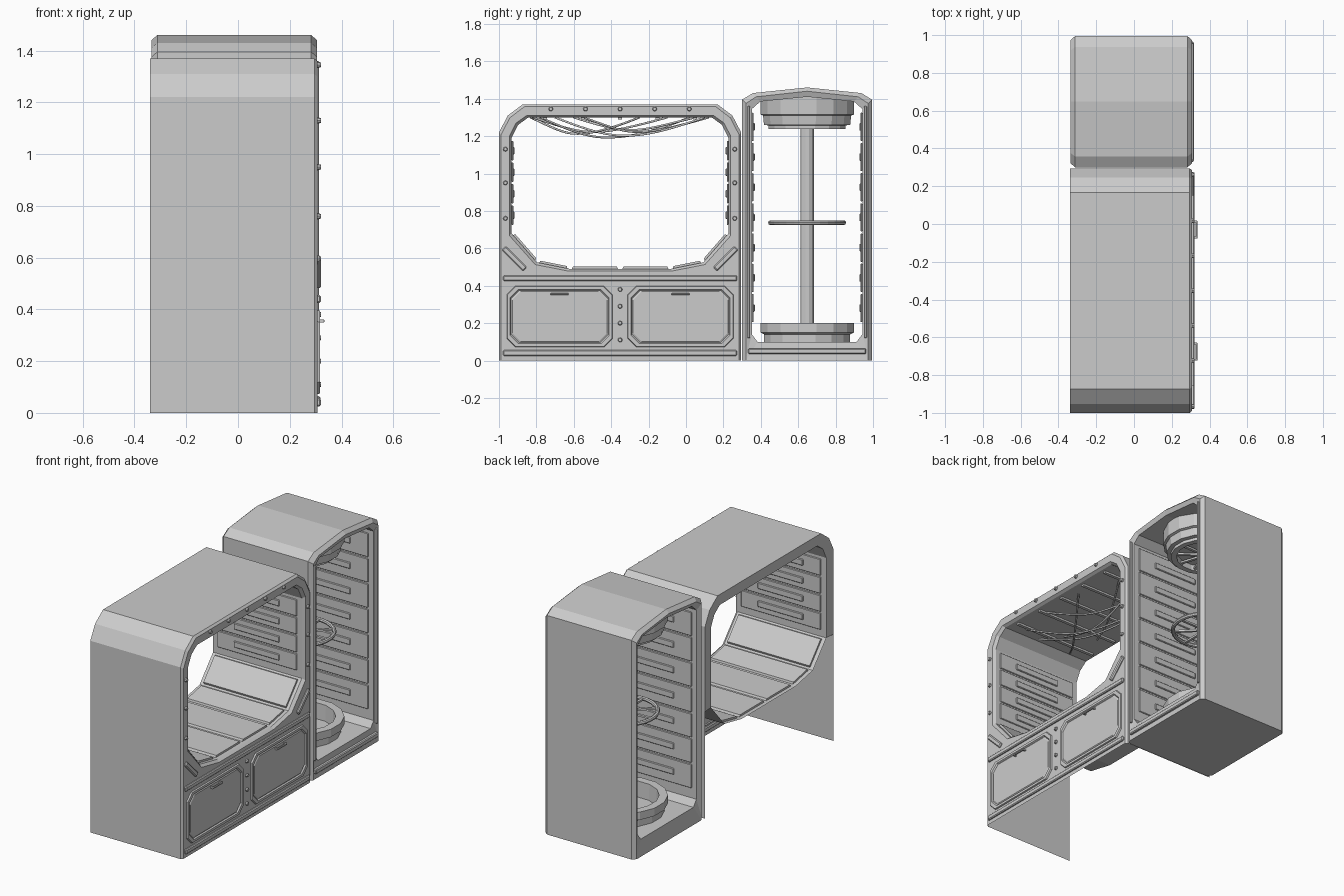
import bpy, bmesh, math
from mathutils import Vector, Matrix

if "Cube" in bpy.data.objects:
    bpy.data.objects.remove(bpy.data.objects["Cube"])

BY, CY = -0.3525, 0.6475      # bunk and capsule centre lines
CX = -0.015                   # capsule axis


def finish(name, bm, fix=True):
    if fix:
        bmesh.ops.recalc_face_normals(bm, faces=bm.faces)
    me = bpy.data.meshes.new(name)
    bm.to_mesh(me)
    bm.free()
    ob = bpy.data.objects.new(name, me)
    bpy.context.collection.objects.link(ob)
    return ob


def mirror_loop(half, cy):
    """Half profile of (offset, z) -> full loop of (y, z)."""
    left = [(cy - o, z) for o, z in reversed(half) if o > 0]
    return [(cy + o, z) for o, z in half] + left


def loft(name, sections, closed=True, cyclic=False, cap=False, drop_floor=False):
    """Skin between sections (x, [(y, z)...])."""
    bm = bmesh.new()
    rows = [[bm.verts.new((x, y, z)) for y, z in pts] for x, pts in sections]
    n = len(rows[0])
    for i in range(len(rows) if cyclic else len(rows) - 1):
        a, b = rows[i], rows[(i + 1) % len(rows)]
        for j in range(n if closed else n - 1):
            k = (j + 1) % n
            quad = (a[j], a[k], b[k], b[j])
            if drop_floor and all(v.co.z < 0.02 for v in quad):
                continue
            bm.faces.new(quad)
    if cap:
        bm.faces.new(rows[-1])
    return finish(name, bm)


def box(name, x0, x1, y0, y1, z0, z1, bevel=0.0, roll=0.0):
    bm = bmesh.new()
    bmesh.ops.create_cube(bm, size=1)
    bmesh.ops.scale(bm, vec=(x1 - x0, y1 - y0, z1 - z0), verts=bm.verts)
    if bevel:
        bmesh.ops.bevel(bm, geom=bm.edges[:], offset=bevel, segments=1, affect='EDGES')
    bmesh.ops.rotate(bm, matrix=Matrix.Rotation(roll, 3, 'X'), verts=bm.verts)
    bmesh.ops.translate(bm, vec=((x0 + x1) / 2, (y0 + y1) / 2, (z0 + z1) / 2), verts=bm.verts)
    return finish(name, bm)


def lathe(name, profile, segs=16, cyclic=False):
    bm = bmesh.new()
    rings = []
    for r, z in profile:
        rings.append([bm.verts.new((CX + r * math.cos(2 * math.pi * (i + .5) / segs),
                                    CY + r * math.sin(2 * math.pi * (i + .5) / segs), z)) for i in range(segs)])
    for i in range(len(rings) if cyclic else len(rings) - 1):
        a, b = rings[i], rings[(i + 1) % len(rings)]
        for j in range(segs):
            bm.faces.new((a[j], a[(j + 1) % segs], b[(j + 1) % segs], b[j]))
    if not cyclic:
        bm.faces.new(rings[0])
        bm.faces.new(rings[-1])
    return finish(name, bm)


def rivet(y, z):
    bm = bmesh.new()
    bmesh.ops.create_cone(bm, cap_ends=True, segments=8, radius1=.013, radius2=.009, depth=.014,
                          matrix=Matrix.Translation((.313, y, z)) @ Matrix.Rotation(math.pi / 2, 4, 'Y'))
    finish("rivet", bm)


def spokes(name, radius, z, count, width):
    for i in range(count):
        ob = box(name, 0, radius, -width / 2, width / 2, -.006, .006)
        ob.matrix_world = Matrix.Translation((CX, CY, z)) @ Matrix.Rotation(2 * math.pi * i / count, 4, 'Z')


def tube(name, pts, radius):
    cu = bpy.data.curves.new(name, 'CURVE')
    cu.dimensions = '3D'
    cu.bevel_depth, cu.bevel_resolution, cu.resolution_u = radius, 1, 6
    sp = cu.splines.new('NURBS')
    sp.points.add(len(pts) - 1)
    for p, co in zip(sp.points, pts):
        p.co = (*co, 1)
    sp.use_endpoint_u, sp.order_u = True, 4
    bpy.context.collection.objects.link(bpy.data.objects.new(name, cu))


def chamfer_rect(cy, cz, hw, hh, c):
    q = [(hw, hh - c), (hw - c, hh)]
    q += [(-a, b) for a, b in reversed(q)]
    q += [(-a, -b) for a, b in q]
    return [(cy + a, cz + b) for a, b in q]


# Bunk shell: outer skin, bevelled front frame and inner lining
b_in = [(.27, .49), (.445, .525), (.58, .68), (.58, 1.19), (.545, 1.26), (.49, 1.30)]
b_out = [(.27, 0), (.45, 0), (.6475, 0), (.6475, 1.22), (.60, 1.31), (.52, 1.37)]
outer = mirror_loop(b_out, BY)
small = mirror_loop([(o * .982, z - .012 if z > 1 else z) for o, z in b_out], BY)
inner = mirror_loop(b_in, BY)
wide = mirror_loop([(o * 1.02, z + .01 if z > 1 else z - .012) for o, z in b_in], BY)
loft("bunk_shell", [(-.34, outer), (.295, outer), (.308, small), (.308, wide), (.29, inner), (-.335, inner)],
     drop_floor=True)
# Rear rim round the bunk opening
rim = [(.6475, .68)] + b_out[3:]
full = lambda h: [(BY + o, z) for o, z in h] + [(BY - o, z) for o, z in reversed(h)]
loft("bunk_rear_rim", [(-.34, full(rim)), (-.335, full(b_in[2:]))], closed=False)

# Bed pads laid along the tray
tray = [(.58, .68), (.445, .525), (.27, .49), (0, .49)]
for a, b in zip(tray, tray[1:]):
    for s in (1, -1):
        p, q = Vector((BY + s * a[0], a[1])), Vector((BY + s * b[0], b[1]))
        d = (q - p).normalized()
        n = Vector((-d.y, d.x)) if d.x > 0 else Vector((d.y, -d.x))
        p, q = p + d * .012, q - d * .012
        lo = [p, q, q + n * .012 - d * .006, p + n * .012 + d * .006]
        loft("bed_pad", [(-.31, [p] * 4), (-.31, lo), (.27, lo), (.27, [p] * 4)])

# Wall panels with raised slots, bunk then capsule
def wall_panel(name, y, side, z0, z1, rows, x0, x1):
    def slab(part, xa, xb, d, za, zb, bev=0.0):
        box(part, xa, xb, min(y, y + side * d), max(y, y + side * d), za, zb, bev)
    step = (z1 - z0) / rows
    for i in range(rows):
        z = z0 + i * step
        slab(name, x0, x1, .009, z + .005, z + step - .005, .003)
        m = z + step / 2
        slab(name + "_slot", x0 + .12, x1 - .12, .016, m - .02, m + .02, .004)

for s in (1, -1):
    wall_panel("bunk_wall_panel", BY + s * .58, -s, .72, 1.18, 4, -.30, .26)
    wall_panel("capsule_wall_panel", CY + s * .295, -s, .20, 1.33, 7, -.29, .26)

# Bunk front trim: long rails, diagonal braces, rivets
for z in (.44, .04):
    box("front_rail", .30, .32, BY - .625, BY + .625, z - .015, z + .015, .005)
for s in (1, -1):
    box("corner_brace", .30, .32, BY + s * .565 - .08, BY + s * .565 + .08, .53, .56, .006, s * math.radians(45))
    for z in (.76, .95, 1.13):
        rivet(BY + s * .613, z)
for i in range(5):
    rivet(BY + (i - 2) * .185, 1.345)
for i in range(4):
    rivet(BY, .11 + i * .09)

# Drawers with octagonal frames and bar handles
for s in (1, -1):
    y = BY + s * .323
    r = lambda e: chamfer_rect(y, .235, .285 - e, .165 - e, .045)
    loft("drawer", [(.30, r(0)), (.317, r(.005)), (.317, r(.02)), (.309, r(.025)), (.314, r(.032))], cap=True)
    box("drawer_handle", .325, .335, y - .048, y + .048, .35, .36, .002)
    for e in (1, -1):
        box("handle_post", .31, .332, y + e * .043 - .005, y + e * .043 + .005, .35, .36)

# Ceiling ribs and loose hanging cables
for i in range(5):
    y = BY + (i - 2) * .2
    box("ceiling_rib", -.31, .27, y - .01, y + .01, 1.288, 1.302)
cables = [(-.83, -.20, -.25, .22, 1.19), (-.78, .18, .02, -.20, 1.17), (-.70, -.05, .10, .05, 1.18),
          (-.55, .22, .12, -.10, 1.20), (-.82, .05, -.10, -.22, 1.20), (-.60, -.22, .05, .15, 1.21)]
for i, (y0, x0, y1, x1, sag) in enumerate(cables):
    t = lambda f: (x0 + (x1 - x0) * f, y0 + (y1 - y0) * f)
    tube("cable", [(x0, y0, 1.30), (*t(.25), sag + .04), (*t(.4 + .04 * (i % 3)), sag), (*t(.75), sag + .05),
                   (x1, y1, 1.30)], .006)

# Capsule shell: closed ring section, bevelled at front and back
c_out = [(.3475, 0), (.3475, .02), (.3475, 1.395), (.29, 1.43), (0, 1.46)]
c_in = [(.265, .10), (.295, .14), (.295, 1.345), (.25, 1.385), (0, 1.41)]
co, ci = mirror_loop(c_out, CY), mirror_loop(c_in, CY)
cs = mirror_loop([(o * .94, z - .02 if z > 1 else z) for o, z in c_out], CY)
loft("capsule_shell", [(-.32, ci), (-.335, cs), (-.312, co), (.283, co), (.306, cs), (.295, ci)], cyclic=True)
# Capsule front trim
box("capsule_sill_rail", .295, .318, CY - .315, CY + .315, .035, .065, .005)
for s in (1, -1):
    y = CY + s * .312
    box("capsule_side_trim", .295, .314, y - .007, y + .007, .12, 1.36, .003)

# Base ring, ceiling drum, column and spoked wheel
lathe("base_ring", [(.235, .10), (.235, .14), (.255, .15), (.255, .20), (.205, .20), (.20, .10)], cyclic=True)
lathe("ceiling_drum", [(.255, 1.42), (.255, 1.315), (.24, 1.31), (.235, 1.26), (.21, 1.257), (.21, 1.238),
                       (.175, 1.238), (.175, 1.275)])
spokes("drum_spoke", .185, 1.252, 10, .018)
lathe("column", [(.037, .10), (.037, 1.26)], 12)
ring = [(.197 + .013 * math.cos(a * math.pi / 4), .737 + .013 * math.sin(a * math.pi / 4)) for a in range(8)]
lathe("wheel_rim", ring, 28, cyclic=True)
spokes("wheel_spoke", .195, .737, 8, .016)
